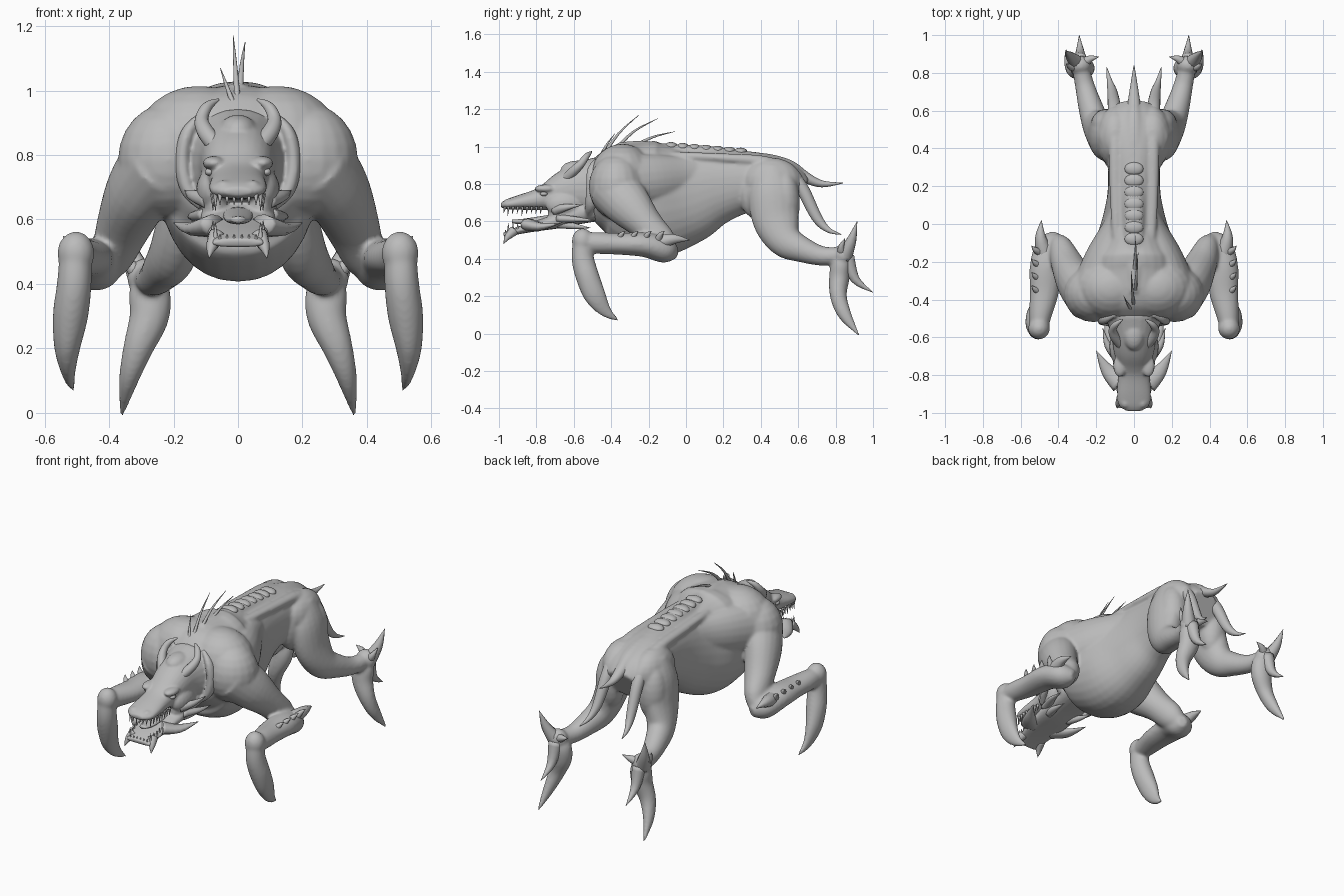
import bpy, bmesh, math
from mathutils import Vector, Matrix

hide = bpy.data.materials.new("grey hide")
hide.diffuse_color = (0.5, 0.5, 0.5, 1)


def catmull(pts, steps):
    """Smooth a list of (x, y, z, half width, half depth) stations."""
    p = [pts[0]] + list(pts) + [pts[-1]]
    out = []
    for i in range(1, len(p) - 2):
        for s in range(steps):
            t = s / steps
            out.append([0.5 * (2 * b + (c - a) * t + (2 * a - 5 * b + 4 * c - d) * t * t
                               + (3 * b - a - 3 * c + d) * t ** 3)
                        for a, b, c, d in zip(p[i - 1], p[i], p[i + 1], p[i + 2])])
    return out + [list(pts[-1])]


def loft(bm, pts, mirror=False, sides=20, steps=5, power=2.0):
    """Skin rounded sections along a path; mirror adds the opposite side."""
    path = catmull(pts, steps)
    for sx in ((1, -1) if mirror else (1,)):
        rings = []
        for i, q in enumerate(path):
            a, b = path[max(i - 1, 0)], path[min(i + 1, len(path) - 1)]
            t = (Vector(b[:3]) - Vector(a[:3])).normalized()
            u = Vector((1, 0, 0)) - t * t.x
            u.normalize()
            v = t.cross(u)
            ring = []
            for k in range(sides):
                c, s = math.cos(math.tau * k / sides), math.sin(math.tau * k / sides)
                c = math.copysign(abs(c) ** (2 / power), c)
                s = math.copysign(abs(s) ** (2 / power), s)
                w = Vector(q[:3]) + u * c * max(q[3], .001) + v * s * max(q[4], .001)
                ring.append(bm.verts.new((w.x * sx, w.y, w.z)))
            rings.append(ring)
        for r0, r1 in zip(rings, rings[1:]):
            for k in range(sides):
                j = (k + 1) % sides
                bm.faces.new((r0[k], r0[j], r1[j], r1[k]))
        bm.faces.new(rings[0][::-1])
        bm.faces.new(rings[-1])


def ball(bm, centre, radii, mirror=False):
    for sx in ((1, -1) if mirror else (1,)):
        m = Matrix.Translation((centre[0] * sx, centre[1], centre[2])) @ Matrix.Diagonal((*radii, 1))
        bmesh.ops.create_uvsphere(bm, u_segments=20, v_segments=12, radius=1, matrix=m)


def spike(bm, base, mid, tip, r, mirror=True, flat=1.0):
    loft(bm, [(*base, r, r * flat), (*mid, r * .6, r * .6 * flat), (*tip, .001, .001)],
         mirror, sides=10, steps=4)


def finish(name, bm, voxel=0, smooth=0):
    bmesh.ops.recalc_face_normals(bm, faces=bm.faces)
    me = bpy.data.meshes.new(name)
    bm.to_mesh(me)
    bm.free()
    ob = bpy.data.objects.new(name, me)
    bpy.context.collection.objects.link(ob)
    me.materials.append(hide)
    for p in me.polygons:
        p.use_smooth = True
    if voxel:
        rm = ob.modifiers.new("blend", 'REMESH')
        rm.mode, rm.voxel_size, rm.use_smooth_shade = 'VOXEL', voxel, True
        sm = ob.modifiers.new("relax", 'SMOOTH')
        sm.factor, sm.iterations = 0.5, smooth
    return ob


# Body: torso, shoulders, limbs and claws blended into one skin
bm = bmesh.new()
torso = [(-.52, .77, .10, .12), (-.47, .77, .2, .19), (-.38, .765, .25, .255), (-.27, .735, .25, .30),
         (-.15, .718, .23, .31), (0, .74, .175, .265), (.15, .785, .142, .21), (.3, .81, .138, .17),
         (.42, .81, .15, .15), (.53, .78, .155, .135), (.61, .74, .11, .10)]
loft(bm, [(0, y, z, a, b) for y, z, a, b in torso], sides=32, power=2.2)
ball(bm, (.215, -.37, .785), (.158, .15, .175), True)
ball(bm, (.12, -.34, .84), (.2, .17, .175), True)
# flank muscles from shoulder to ribs, and hips
loft(bm, [(.2, -.34, .80, .13, .16), (.16, -.18, .82, .10, .14), (.10, -.02, .84, .07, .11),
          (.07, .12, .86, .04, .08)], True)
ball(bm, (.1, .46, .81), (.10, .16, .13), True)
ball(bm, (.1, .41, .75), (.075, .13, .15), True)
ball(bm, (.145, .525, .70), (.085, .085, .17), True)
# arms
loft(bm, [(.23, -.39, .78, .13, .14), (.305, -.31, .69, .105, .125), (.355, -.21, .58, .085, .09),
          (.39, -.13, .49, .065, .08), (.42, -.09, .45, .045, .05)], True)
loft(bm, [(.41, -.05, .43, .025, .03), (.435, -.11, .445, .08, .068), (.465, -.22, .475, .086, .066),
          (.475, -.36, .48, .077, .058), (.495, -.48, .485, .06, .058), (.505, -.57, .49, .045, .05)], True)
ball(bm, (.503, -.553, .495), (.058, .058, .068), True)
loft(bm, [(.504, -.555, .5, .05, .05), (.508, -.552, .4, .054, .06), (.52, -.525, .3, .055, .063),
          (.53, -.485, .2, .04, .058), (.525, -.43, .12, .02, .034), (.511, -.362, .07, .006, .006)], True)
# hind legs
loft(bm, [(.11, .46, .88, .07, .08), (.145, .465, .76, .085, .13), (.17, .48, .61, .08, .125),
          (.2, .53, .5, .075, .095), (.23, .62, .45, .065, .07), (.26, .73, .415, .052, .052),
          (.285, .84, .42, .045, .045)], True)
ball(bm, (.285, .84, .42), (.06, .052, .06), True)
loft(bm, [(.28, .835, .44, .03, .03), (.275, .83, .38, .063, .053), (.275, .82, .3, .062, .055),
          (.31, .815, .2, .047, .045), (.34, .85, .1, .03, .036), (.361, .925, -.01, .006, .006)], True)
# ridges along the back
loft(bm, [(.07, -.2, .95, .02, .02), (.09, -.05, .95, .028, .022), (.098, .2, .938, .032, .026),
          (.10, .42, .918, .036, .032), (.102, .56, .86, .036, .036), (.105, .61, .79, .03, .03)], True)
loft(bm, [(0, .25, .95, .04, .02), (0, .42, .935, .048, .03), (0, .55, .895, .045, .035),
          (0, .63, .845, .03, .028)])
loft(bm, [(0, -.36, .995, .03, .03), (0, -.22, 1.005, .045, .025), (0, -.1, .99, .05, .025),
          (0, .15, .972, .052, .028), (0, .4, .945, .04, .02)])
finish("body", bm, .0085, 9)

# Three tails
bm = bmesh.new()
loft(bm, [(.103, .58, .835, .034, .034), (.105, .63, .76, .034, .034), (.115, .70, .62, .026, .028),
          (.13, .76, .555, .014, .015), (.145, .83, .53, .002, .002)], True)
loft(bm, [(0, .58, .878, .04, .033), (0, .65, .83, .032, .028), (0, .73, .80, .02, .018),
          (0, .84, .805, .002, .002)])
finish("tails", bm)

# Spurs on the hind feet
bm = bmesh.new()
spike(bm, (.295, .845, .41), (.335, .885, .50), (.36, .915, .6), .045)
spike(bm, (.30, .84, .42), (.335, .83, .46), (.36, .85, .51), .03)
spike(bm, (.285, .86, .41), (.285, .905, .29), (.29, 1.0, .22), .042)
spike(bm, (.27, .85, .43), (.23, .875, .45), (.185, .885, .465), .03)
finish("foot_spurs", bm)

# Elbow spurs and studs on the forearms
bm = bmesh.new()
spike(bm, (.47, -.17, .48), (.495, -.07, .505), (.49, .02, .50), .048)
for i in range(4):
    y = -.15 - i * .07
    spike(bm, (.50, y, .50), (.525, y + .015, .53), (.542, y + .035, .548), .022)
finish("forearm_spurs", bm)

# Head with neck, brow, crest, neck folds and jaw
bm = bmesh.new()
skull = [(-.99, .685, .04, .012), (-.96, .69, .08, .026), (-.9, .70, .09, .038), (-.8, .715, .085, .056),
         (-.74, .73, .092, .075), (-.66, .755, .11, .11), (-.58, .77, .122, .14), (-.5, .77, .15, .17),
         (-.44, .77, .16, .17)]
loft(bm, [(0, y, z, a, b) for y, z, a, b in skull], sides=28, power=2.2)
ball(bm, (.075, -.75, .775), (.035, .06, .022), True)
ball(bm, (.045, -.945, .708), (.022, .028, .014), True)
ball(bm, (.08, -.65, .69), (.05, .1, .07), True)
ball(bm, (.07, -.65, .64), (.045, .09, .06), True)
ball(bm, (0, -.58, .875), (.06, .09, .05))
jaw = [(-.975, .525, .08, .014), (-.9, .55, .09, .02), (-.8, .575, .105, .028), (-.7, .60, .115, .04),
       (-.6, .635, .12, .055), (-.48, .67, .12, .07)]
loft(bm, [(0, y, z, a, b) for y, z, a, b in jaw], sides=24, power=2.6)
loft(bm, [(.10, -.48, .93, .012, .012), (.155, -.50, .87, .022, .03), (.172, -.50, .78, .024, .035),
          (.155, -.51, .69, .022, .03), (.10, -.53, .63, .012, .012)], True, sides=12)
finish("head", bm, .007, 4)

# Eyes and tongue
bm = bmesh.new()
ball(bm, (.088, -.76, .747), (.015, .02, .012), True)
finish("eyes", bm)
bm = bmesh.new()
loft(bm, [(0, -.93, .60, .02, .01), (0, -.86, .60, .04, .015), (0, -.7, .62, .05, .02)])
finish("tongue", bm)

# Horns curling inward above the brow
bm = bmesh.new()
loft(bm, [(.06, -.65, .82, .026, .026), (.10, -.60, .87, .026, .026), (.113, -.56, .91, .021, .021),
          (.095, -.53, .95, .016, .016), (.06, -.505, .972, .004, .004)], True, sides=14)
finish("horns", bm)

# Jaw spikes and cheek frills
bm = bmesh.new()
spike(bm, (.07, -.84, .58), (.14, -.775, .572), (.2, -.67, .59), .06, flat=.6)
spike(bm, (.065, -.92, .55), (.082, -.955, .515), (.09, -.975, .48), .028)
spike(bm, (.09, -.70, .66), (.14, -.64, .675), (.165, -.55, .69), .03)
spike(bm, (.09, -.68, .615), (.135, -.58, .61), (.15, -.48, .605), .035, flat=.7)
spike(bm, (.07, -.68, .59), (.09, -.60, .575), (.10, -.51, .565), .028)
finish("jaw_spikes", bm)

# Teeth along both jaws
bm = bmesh.new()
for i in range(8):
    y = -.95 + i * .025
    x = .07 + .008 * min(i, 2) / 2
    long = .032 if i in (0, 3) else .02
    spike(bm, (x, y, .68), (x, y, .665), (x, y - .004, .66 - long), .009)
    spike(bm, (x, y, .54 + i * .004), (x, y, .565 + i * .003), (x, y, .575 + long * .5 + i * .002), .008)
for i in range(3):
    x = .012 + i * .022
    spike(bm, (x, -.965, .68), (x, -.97, .665), (x, -.975, .645), .008)
    spike(bm, (x, -.96, .525), (x, -.965, .54), (x, -.965, .555), .008)
finish("teeth", bm)

# Tall thin spines on the neck
bm = bmesh.new()
for base, mid, tip in (((0, -.47, .92), (-.03, -.43, 1.0), (-.055, -.38, 1.07)),
                       ((0, -.45, .94), (-.008, -.36, 1.07), (-.015, -.25, 1.17)),
                       ((.005, -.38, .98), (.012, -.28, 1.08), (.022, -.15, 1.15)),
                       ((0, -.28, 1.0), (.006, -.18, 1.05), (.01, -.06, 1.08))):
    spike(bm, base, mid, tip, .011, mirror=False)
finish("neck_spines", bm)

# Row of rounded plates down the spine
bm = bmesh.new()
for i in range(7):
    ball(bm, (0, -.08 + i * .062, 1.002 - .005 * i), (.05, .036, .022))
finish("spine_plates", bm)
